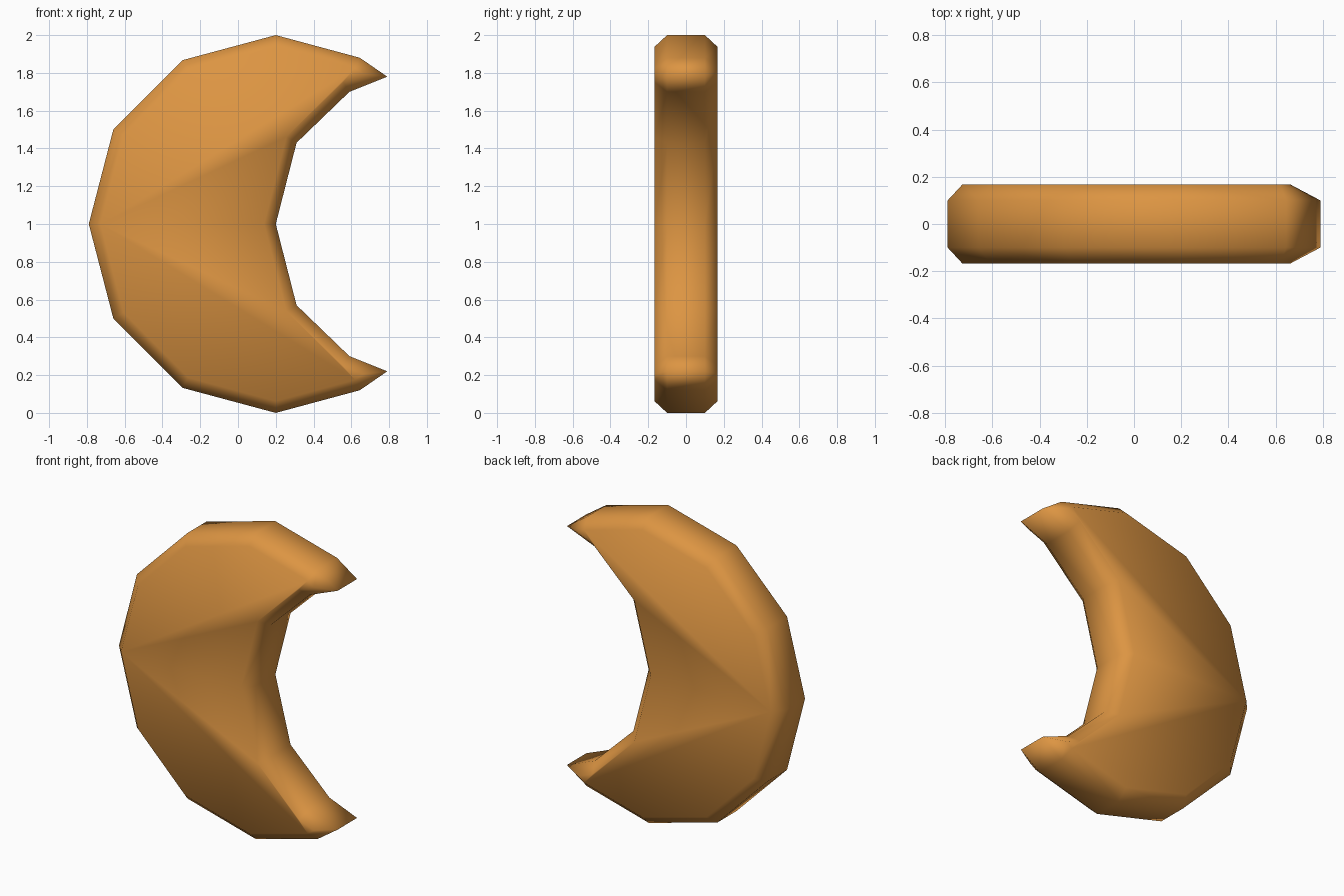
import bpy, bmesh
from mathutils import Vector

if "Cube" in bpy.data.objects:
    bpy.data.objects.remove(bpy.data.objects["Cube"])

BEVEL, EDGE_Y, FACE_Y = 0.06, 0.10, 0.167

# Upper half of the crescent outline, from inner notch to outer left point
half = [(0.20, 1.0), (0.31, 1.43), (0.59, 1.70), (0.79, 1.78), (0.645, 1.88),
        (0.20, 2.0), (-0.295, 1.867), (-0.66, 1.5), (-0.79, 1.0)]
outline = half + [(x, 2 - z) for x, z in half[-2:0:-1]]
pts = [Vector(p) for p in outline]


def inset(points, d):
    """Move every edge of a counter-clockwise outline inward by d."""
    out = []
    n = len(points)
    for i, p in enumerate(points):
        a = (p - points[i - 1]).normalized()
        b = (points[(i + 1) % n] - p).normalized()
        na, nb = Vector((-a.y, a.x)), Vector((-b.y, b.x))
        out.append(p + (na + nb) * d / (1 + na.dot(nb)))
    return out


inner = inset(pts, BEVEL)

# Four rings: front face, front rim, back rim, back face
bm = bmesh.new()
rings = [[bm.verts.new((p.x, y, p.y)) for p in ring]
         for ring, y in ((inner, -FACE_Y), (pts, -EDGE_Y),
                         (pts, EDGE_Y), (inner, FACE_Y))]
n = len(pts)
for r0, r1 in zip(rings, rings[1:]):
    for i in range(n):
        j = (i + 1) % n
        bm.faces.new((r0[i], r0[j], r1[j], r1[i]))
bm.faces.new(rings[0])
bm.faces.new(rings[-1][::-1])
bmesh.ops.recalc_face_normals(bm, faces=bm.faces)
for f in bm.faces:
    f.smooth = True

mesh = bpy.data.meshes.new("crescent")
bm.to_mesh(mesh)
bm.free()
mat = bpy.data.materials.new("warm orange")
mat.diffuse_color = (0.72, 0.30, 0.055, 1)
mat.use_nodes = True
mat.node_tree.nodes["Principled BSDF"].inputs["Base Color"].default_value = mat.diffuse_color
mesh.materials.append(mat)
bpy.context.collection.objects.link(bpy.data.objects.new("crescent", mesh))
